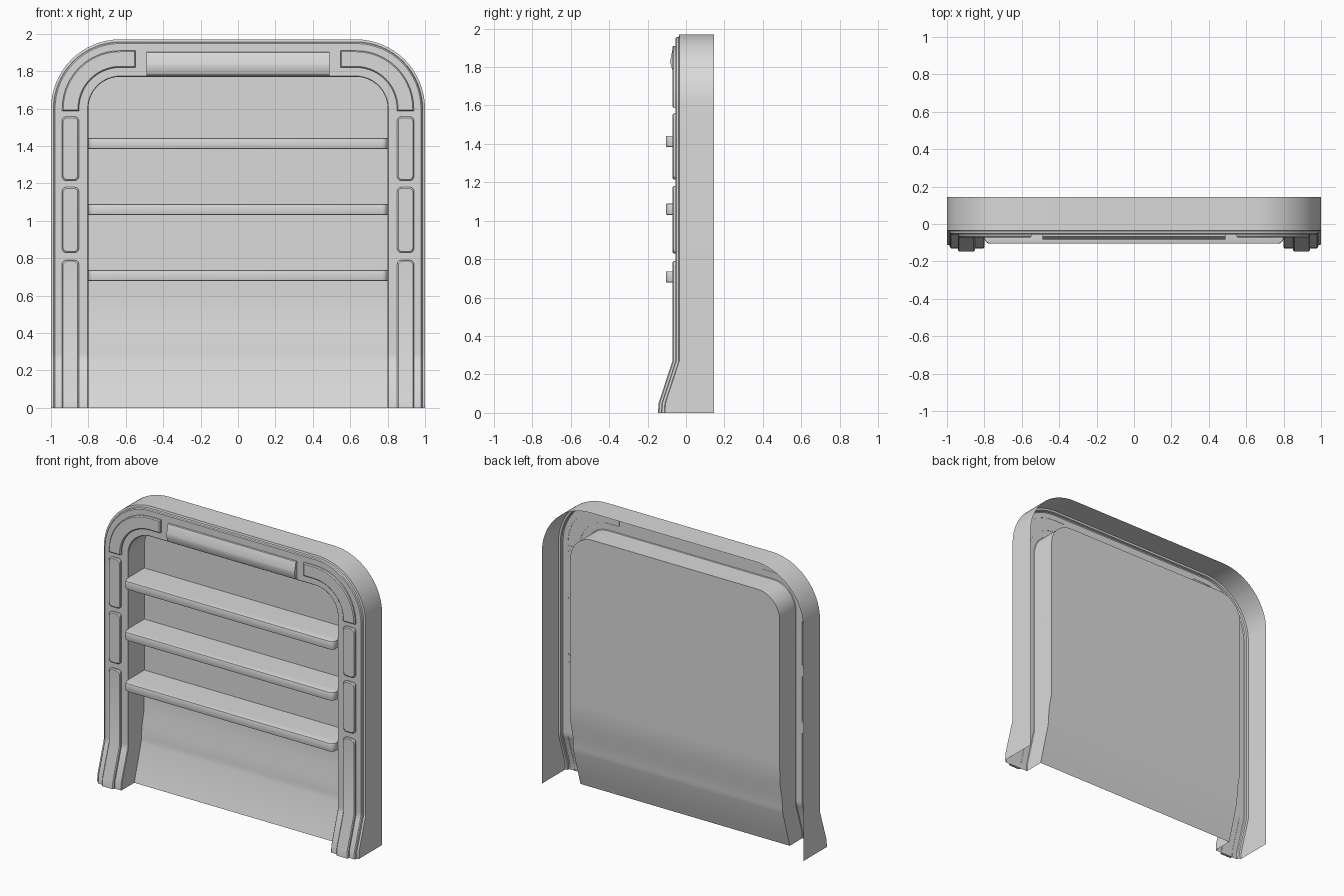
import bpy, bmesh, math

if "Cube" in bpy.data.objects:
    bpy.data.objects.remove(bpy.data.objects["Cube"])

grey = bpy.data.materials.new("light_grey")
grey.diffuse_color = (0.7, 0.7, 0.7, 1)
grey.use_nodes = True
grey.node_tree.nodes["Principled BSDF"].inputs["Base Color"].default_value = grey.diffuse_color

CX, CZ = 0.63, 1.6      # centre of the arch corners
FACE = -0.055           # front of the frame


def finish(name, bm, angle=35):
    bmesh.ops.remove_doubles(bm, verts=bm.verts, dist=1e-5)
    bmesh.ops.recalc_face_normals(bm, faces=bm.faces)
    bm.normal_update()
    # open shells: make the front side face -y
    if sum(f.normal.y * f.calc_area() for f in bm.faces) > 1e-4:
        bmesh.ops.reverse_faces(bm, faces=bm.faces)
    me = bpy.data.meshes.new(name)
    bm.to_mesh(me)
    bm.free()
    me.materials.append(grey)
    ob = bpy.data.objects.new(name, me)
    bpy.context.collection.objects.link(ob)
    bpy.ops.object.select_all(action='DESELECT')
    ob.select_set(True)
    bpy.context.view_layer.objects.active = ob
    bpy.ops.object.shade_smooth_by_angle(angle=math.radians(angle))
    return ob


def interp(z, table):
    for (z0, a), (z1, b) in zip(table, table[1:]):
        if z <= z1:
            return a + (b - a) * (z - z0) / (z1 - z0)
    return table[-1][1]


def flare(z):           # forward kick of the feet
    return interp(z, [(0, -0.075), (0.05, -0.072), (0.27, 0)])


def panel_y(z):         # depth of the back panel
    return interp(z, [(0, 0.01), (0.25, 0.085), (0.29, 0.09), (0.36, 0.093),
                      (0.46, 0.117), (0.6, 0.12)])


def arch(d):
    """Arch outline in x, z, moved inwards by d."""
    r = 0.37 - d
    half = [(CX + r, z) for z in (0, 0.05, 0.25, 0.27, 0.29, 0.36, 0.46, 0.6)]
    half += [(CX + r * math.cos(a), CZ + r * math.sin(a))
             for a in (math.pi / 2 * i / 16 for i in range(17))]
    return half + [(-x, z) for x, z in reversed(half)]


def loft(bm, rows, closed=False):
    vs = [[bm.verts.new(p) for p in row] for row in rows]
    n = len(vs[0])
    for a, b in zip(vs, vs[1:]):
        for i in range(n if closed else n - 1):
            j = (i + 1) % n
            bm.faces.new((a[i], a[j], b[j], b[i]))
    return vs


def cap(bm, row):       # bridge the two halves of an outline
    n = len(row)
    for i in range(n // 2 - 1):
        bm.faces.new((row[i], row[i + 1], row[n - 2 - i], row[n - 1 - i]))


# Hollow frame shell: outer wall, stepped rim, face, inner wall
bm = bmesh.new()
rows = [[(x, 0.145, z) for x, z in arch(0)]]
for d, y in ((0, -0.035), (0.013, -0.038), (0.016, -0.05), (0.022, FACE),
             (0.196, FACE), (0.2, FACE + 0.004)):
    rows.append([(x, y + flare(z), z) for x, z in arch(d)])
rows.append([(x, panel_y(z), z) for x, z in arch(0.2)])
loft(bm, rows)
finish("arch_frame", bm)

# Recessed back panel
bm = bmesh.new()
cap(bm, [bm.verts.new((x, panel_y(z), z)) for x, z in arch(0.2)])
finish("back_panel", bm)


def pad(name, outline):
    """Raised pad; outline(inset) gives paired left and right edges."""
    bm = bmesh.new()
    rows = []
    for inset, y in ((0, FACE + 0.002), (0, -0.065), (0.006, -0.071)):
        left, right = outline(inset)
        rows.append([(x, y + flare(z), z) for x, z in left + right[::-1]])
    cap(bm, loft(bm, rows, True)[-1])
    finish(name, bm)


def side_outline(s, z0, z1):
    def outline(i):
        r, w = 0.022, 0.045 - i
        steps = [math.pi / 2 * k / 4 for k in range(5)]
        if z0 == 0:     # foot pad runs straight into the floor
            prof = [(z, w) for z in (0, 0.05, 0.27)]
        else:
            prof = [(z0 + i + r - r * math.cos(a), w - r + r * math.sin(a))
                    for a in steps]
        prof += [(z1 - i - r + r * math.sin(a), w - r + r * math.cos(a))
                 for a in steps]
        return ([(s * 0.896 - h, z) for z, h in prof],
                [(s * 0.896 + h, z) for z, h in prof])
    return outline


def corner_outline(s):
    def outline(i):
        sides = []
        for r in (0.22 + i, 0.31 - i):
            pts = [(CX + r, 1.587 + i)]
            pts += [(CX + r * math.cos(a), CZ + r * math.sin(a))
                    for a in (math.pi / 2 * k / 14 for k in range(15))]
            pts.append((0.548 + i, CZ + r))
            sides.append([(s * x, z) for x, z in pts])
        return sides
    return outline


# Raised pads on both sides
for s, side in ((-1, "left"), (1, "right")):
    for k, (z0, z1) in enumerate(((0, 0.79), (0.83, 1.18), (1.215, 1.557))):
        pad(f"{side}_side_pad_{k + 1}", side_outline(s, z0, z1))
    pad(f"{side}_corner_pad", corner_outline(s))

# Wedge-shaped header bar
bm = bmesh.new()
prof = [(-0.053, 1.778), (-0.068, 1.78), (-0.072, 1.788), (-0.083, 1.825),
        (-0.081, 1.84), (-0.07, 1.892), (-0.066, 1.9), (-0.053, 1.902)]
ends = loft(bm, [[(x, y, z) for y, z in prof] for x in (-0.49, 0.49)], True)
for e in ends:
    bm.faces.new(e)
finish("header_bar", bm, 25)

# Shelves with rounded front corners
for k, z in enumerate((0.708, 1.06, 1.413)):
    bm = bmesh.new()
    bmesh.ops.create_cube(bm, size=1)
    for v in bm.verts:
        v.co = (v.co.x * 1.6, 0.0075 + v.co.y * 0.225, z + v.co.z * 0.058)
    bmesh.ops.bevel(bm, geom=[e for e in bm.edges
                              if all(v.co.y < 0 for v in e.verts)
                              and abs(e.verts[0].co.z - e.verts[1].co.z) > 0.01],
                    offset=0.03, segments=5, profile=0.5, affect='EDGES')
    rim = [e for e in bm.edges if all(v.co.y < -0.07 for v in e.verts)
           and abs(e.verts[0].co.z - e.verts[1].co.z) < 1e-4]
    bmesh.ops.bevel(bm, geom=rim, offset=0.006, segments=2, profile=0.5,
                    affect='EDGES')
    finish(f"shelf_{k + 1}", bm)
